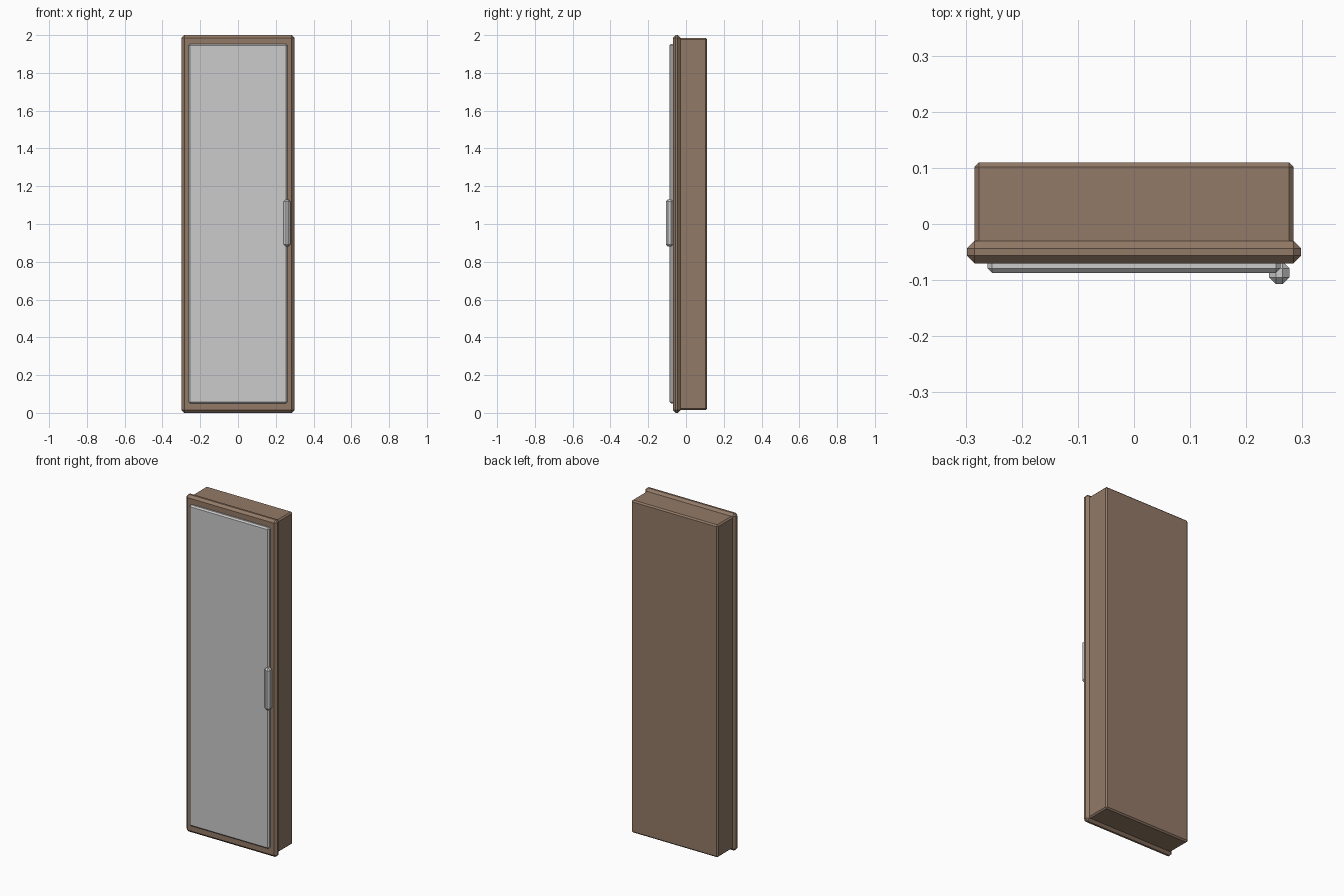
import bpy
import bmesh

if "Cube" in bpy.data.objects:
    bpy.data.objects.remove(bpy.data.objects["Cube"])


def material(name, rgb):
    m = bpy.data.materials.new(name)
    m.diffuse_color = (*rgb, 1)
    m.use_nodes = True
    m.node_tree.nodes["Principled BSDF"].inputs["Base Color"].default_value = m.diffuse_color
    return m


def chamfered_box(name, lo, hi, chamfer, mat=None):
    """Box between two corners with flat single-segment chamfers."""
    bm = bmesh.new()
    bmesh.ops.create_cube(bm, size=1)
    for v in bm.verts:
        v.co = [(a + b) / 2 + c * (b - a) for a, b, c in zip(lo, hi, v.co)]
    bmesh.ops.bevel(bm, geom=bm.edges[:], offset=chamfer, segments=1,
                    profile=0.5, affect='EDGES')
    mesh = bpy.data.meshes.new(name)
    bm.to_mesh(mesh)
    bm.free()
    obj = bpy.data.objects.new(name, mesh)
    bpy.context.collection.objects.link(obj)
    if mat:
        mesh.materials.append(mat)
    return obj


wood = material("brown_wood", (0.29, 0.195, 0.135))

# Cabinet body, its front edge tucked into the door
chamfered_box("cabinet_body", (-0.284, -0.04, 0.014), (0.284, 0.11, 1.986), 0.008, wood)

# Overhanging door slab
chamfered_box("door", (-0.298, -0.07, 0), (0.298, -0.03, 2), 0.014, wood)

# Mirror panel on the door face
chamfered_box("mirror_panel", (-0.261, -0.087, 0.05), (0.261, -0.061, 1.954), 0.008)

# Octagonal vertical handle on the right edge
chamfered_box("handle", (0.241, -0.107, 0.88), (0.277, -0.067, 1.13), 0.012)
